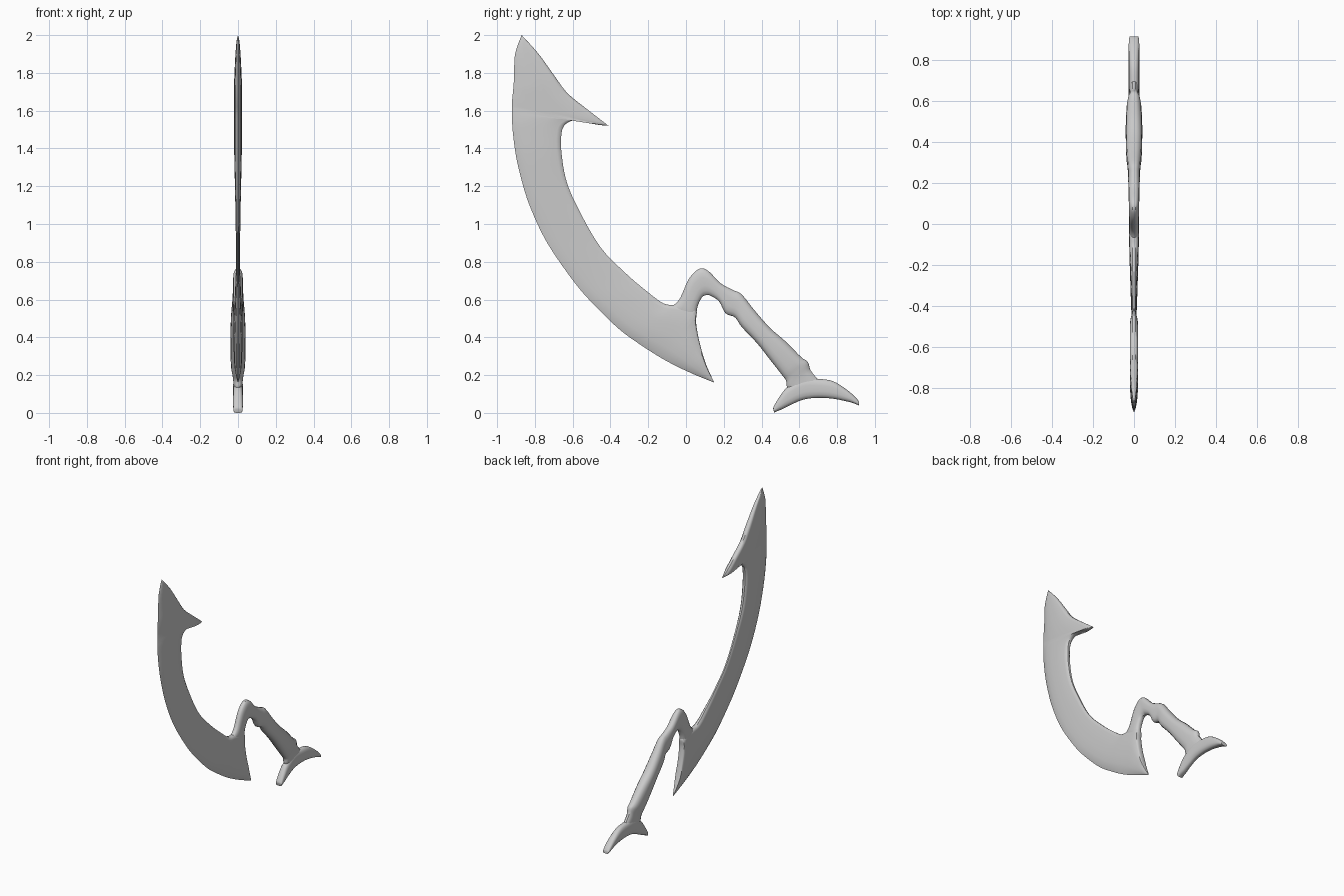
import bpy
import bmesh
import math

cube = bpy.data.objects.get("Cube")
if cube:
    bpy.data.objects.remove(cube)

# One plain metal colour for the whole weapon
metal = bpy.data.materials.new("light_grey_metal")
metal.use_nodes = True
grey = (0.6, 0.6, 0.6, 1)
metal.diffuse_color = grey
metal.node_tree.nodes["Principled BSDF"].inputs["Base Color"].default_value = grey


def smooth_path(stations, steps):
    """Catmull-Rom interpolation through tuples of any length."""
    last = len(stations) - 1
    path = []
    for i in range(last):
        before, start = stations[max(i - 1, 0)], stations[i]
        end, after = stations[i + 1], stations[min(i + 2, last)]
        for k in range(steps):
            u = k / steps
            path.append([
                b + (c - a) * u / 2 + (a - b * 2.5 + c * 2 - d / 2) * u ** 2
                + (b * 3 - c * 3 + d - a) / 2 * u ** 3
                for a, b, c, d in zip(before, start, end, after)])
    path.append(list(stations[last]))
    return path


def loft(name, runs, section, points=(), steps=4):
    """Skin mirrored sections across pairs of edge points.

    Each station is (y, z) of one edge, (y, z) of the other and the half
    thickness, all in hundredths. Each run is smooth, with corners between.
    Points are (y, z, reach) tips towards which the thickness fades.
    """
    path = []
    for run in runs:
        path += smooth_path(run, steps)[1 if path else 0:]

    bm = bmesh.new()
    rings = []
    for y0, z0, y1, z1, half in path:
        side = []
        for t, fullness in section:
            y, z = y0 + (y1 - y0) * t, z0 + (z1 - z0) * t
            x = half * fullness
            for py, pz, reach in points:
                x *= math.sqrt(min(1, math.hypot(y - py, z - pz) / reach))
            side.append((x / 100, y / 100, z / 100))
        mirrored = [(-x, y, z) for x, y, z in reversed(side)]
        rings.append([bm.verts.new(co) for co in side + mirrored])

    count = len(rings[0])
    for a, b in zip(rings, rings[1:]):
        for j in range(count):
            k = (j + 1) % count
            bm.faces.new((a[j], a[k], b[k], b[j]))
    bm.faces.new(rings[0])
    bm.faces.new(rings[-1])
    bmesh.ops.remove_doubles(bm, verts=bm.verts, dist=0.0002)
    bmesh.ops.dissolve_degenerate(bm, edges=bm.edges, dist=0.0001)
    bmesh.ops.recalc_face_normals(bm, faces=bm.faces)

    mesh = bpy.data.meshes.new(name)
    bm.to_mesh(mesh)
    bm.free()
    mesh.materials.append(metal)
    obj = bpy.data.objects.new(name, mesh)
    bpy.context.collection.objects.link(obj)
    bpy.ops.object.select_all(action="DESELECT")
    obj.select_set(True)
    bpy.context.view_layer.objects.active = obj
    bpy.ops.object.shade_smooth_by_angle(angle=math.radians(40))
    return obj


# Sections as (fraction across, fullness): sharp outer edge, or rounded bar
blade_section = [(0, 0), (.07, .4), (.2, .75), (.4, .95), (.6, 1),
                 (.9, 1), (.96, .85), (1, .4)]
bar_section = [(0, .3), (.05, .62), (.17, .9), (.35, 1),
               (.65, 1), (.83, .9), (.95, .62), (1, .3)]

# Blade: outer cutting edge paired with the barbed inner edge
barb_top = [
    (-87, 200, -87, 200, 2),
    (-90.5, 190, -78, 190, 2),
    (-91, 178, -69, 177.5, 2),
    (-91.5, 171, -62.5, 169, 2),
    (-92, 166, -52, 160.5, 2),
    (-92, 162, -41, 152, 2),
]
inner_sweep = [
    (-92, 162, -41, 152, 2),
    (-92, 160, -47.5, 152.7, 2),
    (-92, 158, -54.5, 154.7, 2),
    (-92, 156, -60, 154.8, 2),
    (-92, 153, -64.5, 152, 2),
    (-91.5, 147, -66, 147, 2),
    (-90, 136, -66, 138.5, 2),
    (-87, 123, -63.5, 123.5, 1.7),
    (-82.5, 109, -57.5, 109, 1.4),
    (-73.5, 90, -45.5, 88, 1.1),
    (-59, 69, -32, 74, 1.2),
    (-48, 56.5, -21.5, 65, 1.6),
    (-35, 44, -12, 58, 2),
    (-24, 36, -5, 57, 2.3),
    (-13, 29, 5, 55, 2.4),
    (-4, 24.2, 5.3, 48, 2.4),
    (4, 20.5, 7, 38, 2.2),
    (10, 18, 10.5, 26, 2),
    (15, 16, 15, 16, 1),
]
loft("blade", [barb_top, inner_sweep], blade_section,
     points=[(-87, 200, 28), (-41, 152, 8), (15, 16, 14)])

# Handle: hooked neck running into a swollen grip
loft("neck_and_grip", [[
    (-9, 56, 5, 49, 2),
    (-6, 57.5, 5.4, 52, 2.4),
    (-3, 61, 6.2, 56.5, 2.5),
    (1, 70, 8, 60.5, 2.5),
    (4.5, 74.5, 9.5, 62, 2.5),
    (8, 76.5, 11, 62.3, 2.5),
    (12, 75, 13, 62, 2.6),
    (18.5, 68.5, 17.5, 59, 2.7),
    (25, 65, 21, 52.7, 2.9),
    (29.5, 62.7, 26, 50.5, 3.1),
    (36.5, 54, 29.5, 45.5, 3.7),
    (44.5, 45, 37.5, 37, 4),
    (52.5, 38, 45, 27.5, 4),
    (61, 29.5, 50.5, 20.5, 3.6),
    (64.5, 27, 53, 17, 3),
    (66, 22.5, 53.5, 13.5, 2.5),
    (70, 17.5, 56, 10, 2.3),
]], bar_section)

# Pommel: flared crescent across the end of the grip
loft("pommel", [[
    (91.5, 6, 91.5, 4, 2.2),
    (90, 8, 89, 5, 2.5),
    (85.5, 12, 85.5, 6, 2.6),
    (78, 16.7, 78, 7.5, 2.6),
    (70, 18, 70, 8, 2.6),
    (61, 18, 62, 7, 2.6),
    (53.5, 13.5, 55, 4, 2.6),
    (49.7, 8.8, 51, 2, 2.6),
    (46.5, 3.5, 47.3, 0.5, 2.4),
    (46.2, 1.8, 46.8, 0, 2.2),
]], bar_section)
